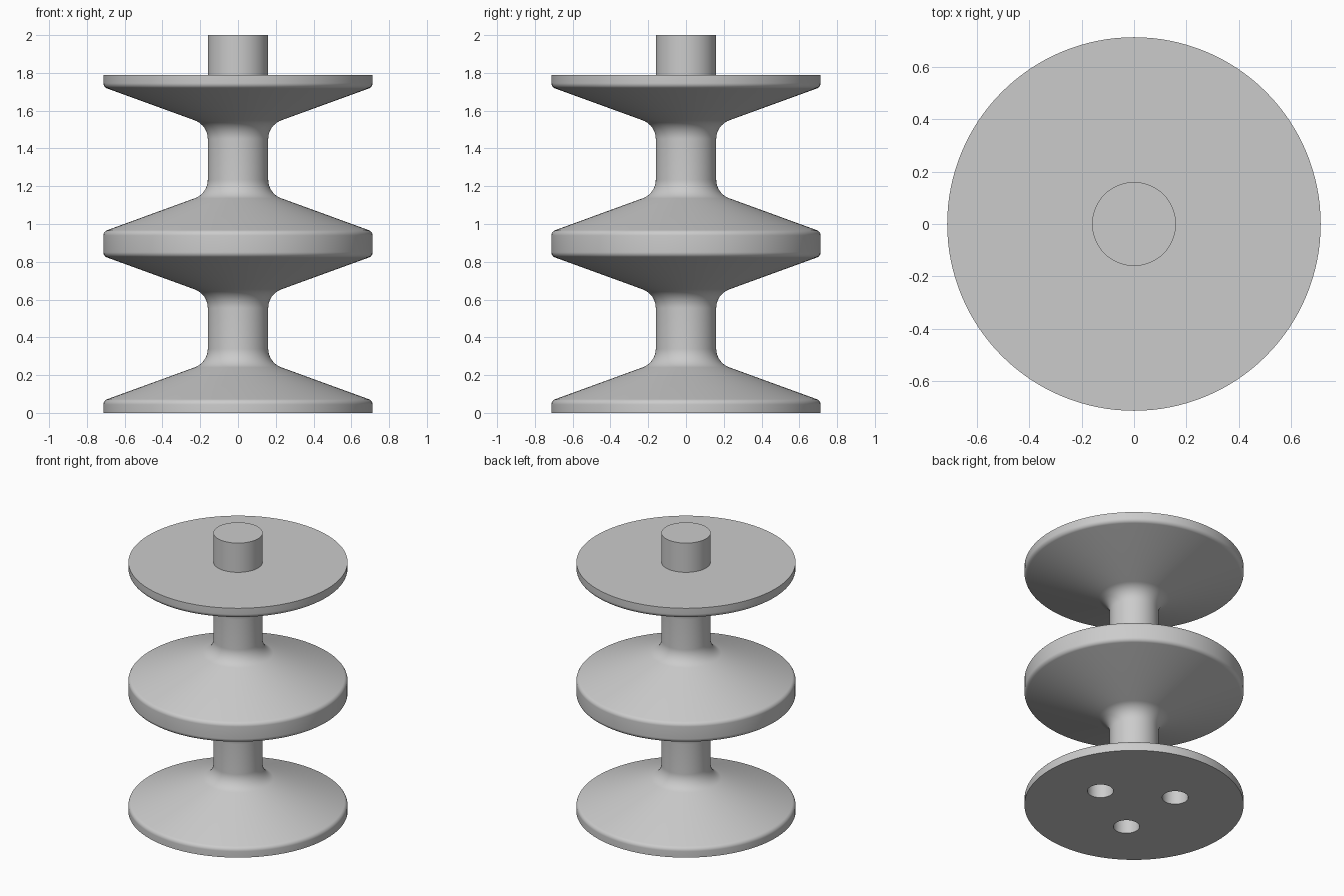
import bpy
import bmesh
from math import cos, sin, pi, tan, radians
from mathutils import Vector

old = bpy.data.objects.get("Cube")
if old:
    bpy.data.objects.remove(old, do_unlink=True)

RIM, CORE = 0.713, 0.16          # flange and shaft radii
BAY = 0.895                      # height of one bay between flange planes
BAYS = 2
TOP = 2.0
SIDES = 128
SLOPE = tan(radians(20))

grey = bpy.data.materials.new("plain_grey")
grey.use_nodes = True
colour = (0.6, 0.6, 0.6, 1)
grey.diffuse_color = colour
grey.node_tree.nodes["Principled BSDF"].inputs["Base Color"].default_value = colour


def fillet(before, corner, after, radius, steps):
    """Points of an arc that rounds a profile corner."""
    a, c, b = (Vector(p) for p in (before, corner, after))
    u, v = (a - c).normalized(), (b - c).normalized()
    half = u.angle(v) / 2
    centre = c + (u + v).normalized() * (radius / sin(half))
    start = c + u * (radius / tan(half)) - centre
    end = c + v * (radius / tan(half)) - centre
    return [centre + start.lerp(end, i / steps).normalized() * radius
            for i in range(steps + 1)]


def lathe(name, profile):
    """Spin a (radius, height) profile about z and cap both ends."""
    bm = bmesh.new()
    rings = [[bm.verts.new((r * cos(2 * pi * k / SIDES), r * sin(2 * pi * k / SIDES), z))
              for k in range(SIDES)] for r, z in profile]
    for low, high in zip(rings, rings[1:]):
        for k in range(SIDES):
            n = (k + 1) % SIDES
            bm.faces.new((low[k], low[n], high[n], high[k]))
    bm.faces.new(rings[0][::-1])
    bm.faces.new(rings[-1])
    mesh = bpy.data.meshes.new(name)
    bm.to_mesh(mesh)
    bm.free()
    obj = bpy.data.objects.new(name, mesh)
    bpy.context.collection.objects.link(obj)
    mesh.materials.append(grey)
    return obj


# Half bay: rounded rim edge, sloping flange, curved neck
rim = (RIM, 0.065)
neck = (CORE, rim[1] + (RIM - CORE) * SLOPE)
half = fillet((RIM, 0), rim, neck, 0.03, 6) + fillet(rim, neck, (CORE, BAY / 2), 0.105, 10)
bay = half + [Vector((p.x, BAY - p.y)) for p in reversed(half)]

# Spool: stacked bays, flat top flange and the projecting shaft end
profile = [(RIM, 0)]
for i in range(BAYS):
    profile += [(p.x, p.y + i * BAY) for p in bay]
profile += [(RIM, BAYS * BAY), (CORE, BAYS * BAY), (CORE, TOP)]
spool = lathe("spool_body", profile)

# Three blind mounting holes in the underside
DEPTH = 0.15
for i in range(3):
    angle = i * 2 * pi / 3
    bpy.ops.mesh.primitive_cylinder_add(
        vertices=48, radius=0.085, depth=2 * DEPTH,
        location=(0.285 * cos(angle), 0.285 * sin(angle), 0))
    cutter = bpy.context.object
    cutter.name = "hole_cutter"
    cutter.hide_render = True
    cutter.data.materials.append(grey)
    bpy.context.view_layer.objects.active = spool
    cut = spool.modifiers.new("mounting_hole", 'BOOLEAN')
    cut.operation = 'DIFFERENCE'
    cut.solver = 'EXACT'
    cut.object = cutter
    bpy.ops.object.modifier_apply(modifier=cut.name)
    bpy.data.objects.remove(cutter, do_unlink=True)

# Smooth curved surfaces, keep the crisp edges
bpy.ops.object.select_all(action='DESELECT')
spool.select_set(True)
bpy.context.view_layer.objects.active = spool
bpy.ops.object.shade_smooth_by_angle(angle=radians(30))
